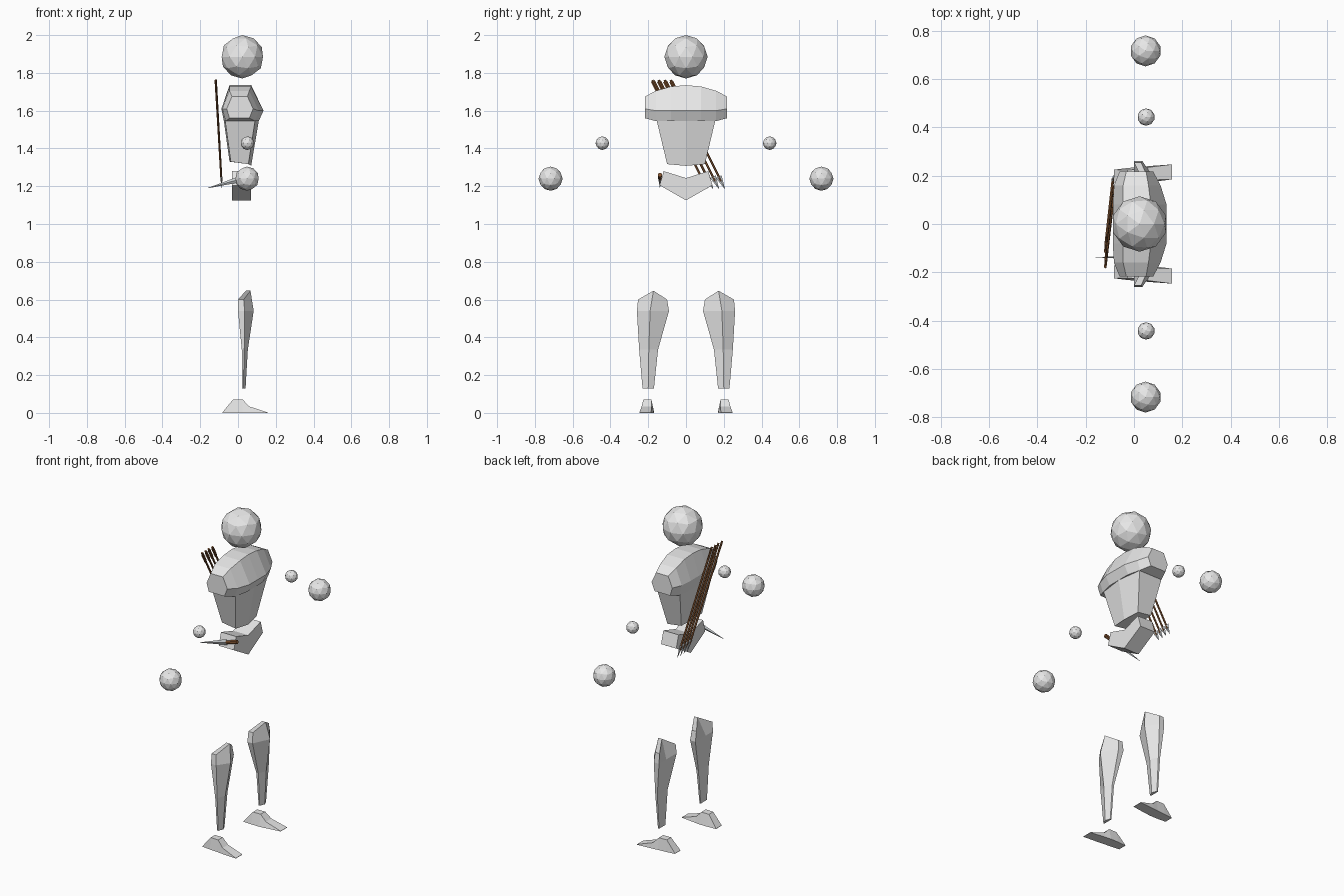
import bpy, bmesh, math
from mathutils import Vector

if "Cube" in bpy.data.objects:
    bpy.data.objects.remove(bpy.data.objects["Cube"])


def material(name, rgb):
    m = bpy.data.materials.new(name)
    m.diffuse_color = (*rgb, 1)
    m.use_nodes = True
    m.node_tree.nodes["Principled BSDF"].inputs["Base Color"].default_value = m.diffuse_color
    return m


GREY = material("pale_grey", (0.8, 0.8, 0.8))
STEEL = material("steel", (0.6, 0.63, 0.65))
BROWN = material("brown_wood", (0.25, 0.1, 0.035))


def finish(name, bm, mats):
    bmesh.ops.recalc_face_normals(bm, faces=bm.faces)
    me = bpy.data.meshes.new(name)
    bm.to_mesh(me)
    bm.free()
    for m in mats:
        me.materials.append(m)
    ob = bpy.data.objects.new(name, me)
    bpy.context.collection.objects.link(ob)
    return ob


def add_loft(bm, rings, mat=0):
    """Skin equal-length rings of points and cap both ends."""
    vs = [[bm.verts.new(p) for p in r] for r in rings]
    n = len(vs[0])
    faces = [bm.faces.new((a[i], a[(i + 1) % n], b[(i + 1) % n], b[i]))
             for a, b in zip(vs, vs[1:]) for i in range(n)]
    faces += [bm.faces.new(vs[0]), bm.faces.new(vs[-1])]
    for f in faces:
        f.material_index = mat


def loft(name, rings):
    bm = bmesh.new()
    add_loft(bm, rings)
    return finish(name, bm, [GREY])


def ball(name, loc, r):
    bm = bmesh.new()
    bmesh.ops.create_icosphere(bm, subdivisions=2, radius=r)
    bmesh.ops.translate(bm, verts=bm.verts, vec=loc)
    return finish(name, bm, [GREY])


def add_rod(bm, stations, sides, mat, flat=1.0):
    """Tapered rod through (point, radius) stations; flat thins it along x."""
    d = (stations[-1][0] - stations[0][0]).normalized()
    u = d.cross(Vector((1, 0, 0)) if abs(d.x) < 0.8 else Vector((0, 1, 0))).normalized()
    v = d.cross(u) * flat
    ring = [2 * math.pi * i / sides for i in range(sides)]
    add_loft(bm, [[p + (u * math.cos(a) + v * math.sin(a)) * r for a in ring]
                  for p, r in stations], mat)


# Head
ball("head", (0.023, 0, 1.885), 0.115)

# Chest: hexagonal sections across the shoulders
mid = [(-0.045, 1.735), (0.07, 1.735), (0.135, 1.60), (0.11, 1.545), (-0.075, 1.545), (-0.088, 1.61)]
inner = [(-0.045, 1.728), (0.07, 1.728)] + mid[2:]
outer = [(-0.045, 1.705), (0.06, 1.705), (0.11, 1.60), (0.09, 1.545), (-0.065, 1.545), (-0.083, 1.61)]
cap = [(-0.032, 1.675), (0.05, 1.675), (0.08, 1.61), (0.06, 1.56), (-0.045, 1.56), (-0.06, 1.61)]
half = [(0.08, inner), (0.16, outer), (0.217, cap)]
sections = [(-y, s) for y, s in reversed(half)] + [(0, mid)] + half
loft("chest", [[(x, y, z) for x, z in s] for y, s in sections])

# Abdomen: tapered block with a ridge down the front
loft("abdomen", [
    [(0.11, 0, 1.547), (0.09, 0.155, 1.547), (-0.068, 0.155, 1.547),
     (-0.075, 0, 1.547), (-0.068, -0.155, 1.547), (0.09, -0.155, 1.547)],
    [(0.07, 0, 1.308), (0.055, 0.1, 1.317), (-0.038, 0.1, 1.33),
     (-0.045, 0, 1.33), (-0.038, -0.1, 1.33), (0.055, -0.1, 1.317)]])

# Pelvis: V-shaped profile pushed along x
vee = [(0, 1.243), (0.118, 1.28), (0.14, 1.205), (0, 1.125), (-0.14, 1.205), (-0.118, 1.28)]
loft("pelvis", [[(x, y, z) for y, z in vee] for x in (-0.032, 0.07)])


# Shin rings run: back inner, back middle, back outer, side outer, ridge, side inner
def shin_ring(yi, ym, yo, xb, xs, xr, z, zm):
    return [(xb, yi, z), (xb, ym, zm) if zm == z else (0.042, ym, zm), (xb, yo, z),
            (xs, yo, z), (xr, ym, zm), (xs, yi, z)]


shin = [shin_ring(0.10, 0.172, 0.254, 0.0, 0.03, 0.066, 0.60, 0.647),
        shin_ring(0.09, 0.19, 0.26, 0.0, 0.035, 0.083, 0.54, 0.54),
        shin_ring(0.148, 0.197, 0.248, 0.02, 0.033, 0.052, 0.335, 0.335),
        shin_ring(0.17, 0.20, 0.23, 0.02, 0.028, 0.04, 0.128, 0.128)]

# Foot sections from heel to toe: x, height, bottom y range, top y range
foot = [(-0.083, 0.002, 0.172, 0.225, 0.172, 0.225),
        (-0.027, 0.07, 0.168, 0.232, 0.183, 0.224),
        (0.025, 0.07, 0.168, 0.236, 0.183, 0.226),
        (0.06, 0.034, 0.172, 0.24, 0.182, 0.235),
        (0.158, 0.002, 0.185, 0.247, 0.185, 0.247)]
foot = [[(x, a, 0), (x, b, 0), (x, d, h), (x, c, h)] for x, h, a, b, c, d in foot]

# Limbs on both sides
for side, s in (("left", 1), ("right", -1)):
    def flip(rings):
        return [[(x, y * s, z) for x, y, z in r] for r in rings]
    loft(side + "_shin", flip(shin))
    loft(side + "_foot", flip(foot))
    ball(side + "_elbow", (0.05, 0.443 * s, 1.428), 0.036)
    ball(side + "_hand", (0.048, 0.717 * s, 1.24), 0.064)

# Arrows slung across the back
for i in range(4):
    top = Vector((-0.119 + 0.002 * (i % 2), -0.178 + 0.032 * i, 1.762))
    tip = Vector((-0.085, 0.112 + 0.031 * i, 1.187))

    def at(t):
        return top.lerp(tip, t)
    bm = bmesh.new()
    add_rod(bm, [(top, 0.006), (at(0.93), 0.006)], 6, 0)
    add_rod(bm, [(at(0.89), 0.017), (at(0.92), 0.012), (tip, 0.0015)], 4, 1, 0.35)
    add_rod(bm, [(at(0.01), 0.011), (at(0.1), 0.011), (at(0.13), 0.005)], 4, 0, 0.3)
    finish("arrow_%d" % (i + 1), bm, [BROWN, STEEL])

# Dagger at the hip
base, point, end = Vector((0.02, -0.138, 1.24)), Vector((-0.16, -0.138, 1.19)), Vector((0.092, -0.138, 1.26))
bm = bmesh.new()
add_rod(bm, [(base, 0.017), (point, 0.001)], 4, 1, 0.5)
add_rod(bm, [(base, 0.01), (end, 0.012)], 6, 0)
finish("dagger", bm, [BROWN, STEEL])
